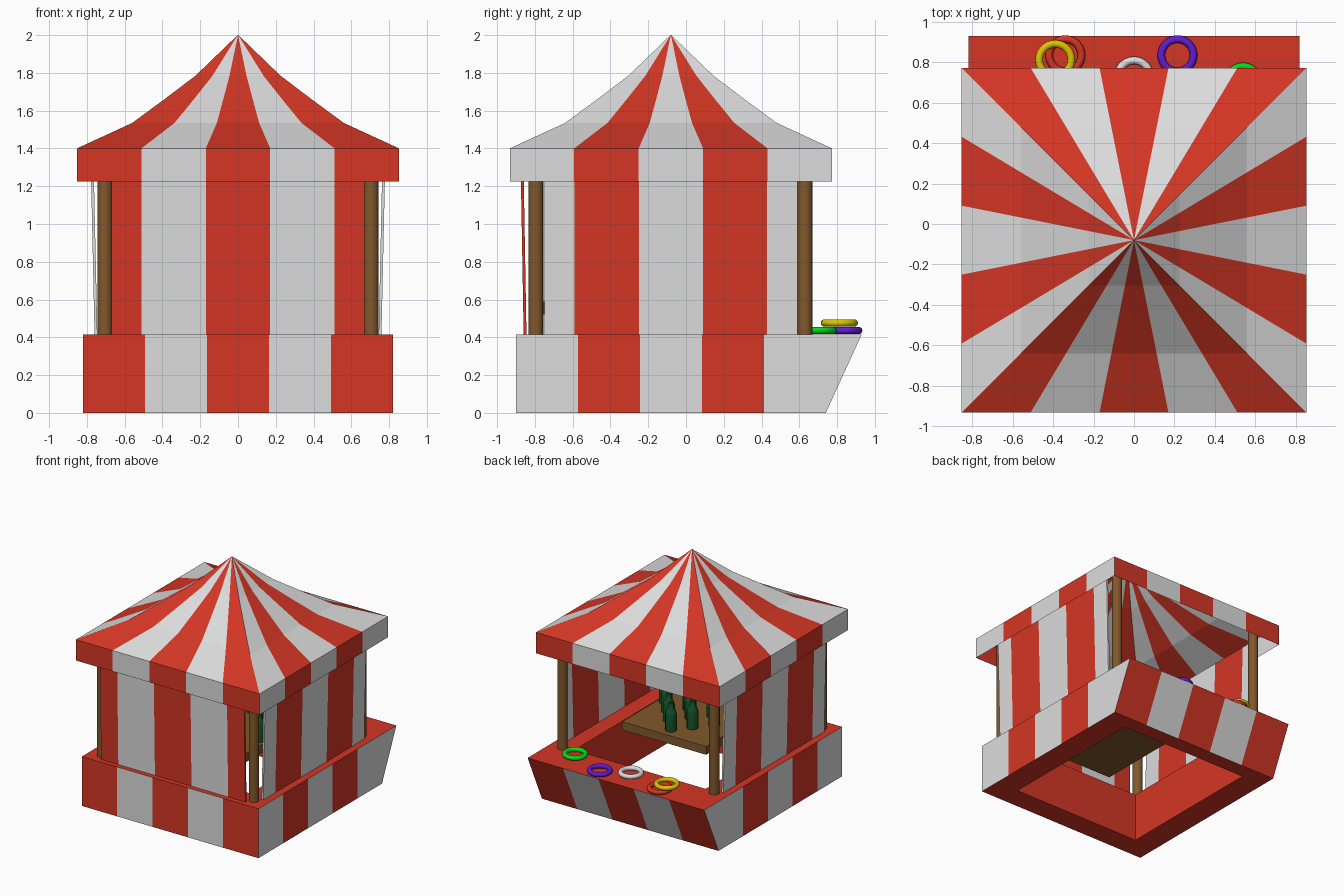
import bpy, bmesh, math
from mathutils import Vector

if "Cube" in bpy.data.objects:
    bpy.data.objects.remove(bpy.data.objects["Cube"])

CY = -0.08            # centre of the tent in y


def mat(name, rgb):
    m = bpy.data.materials.new(name)
    m.diffuse_color = (*rgb, 1)
    m.use_nodes = True
    m.node_tree.nodes["Principled BSDF"].inputs["Base Color"].default_value = m.diffuse_color
    return m


RED = mat("red", (0.66, 0.037, 0.018))
WHITE = mat("white", (0.72, 0.72, 0.72))
WOOD = mat("wood brown", (0.22, 0.1, 0.025))
GLASS = mat("bottle green", (0.006, 0.08, 0.02))
GREEN = mat("bright green", (0.0, 0.72, 0.01))
PURPLE = mat("purple", (0.12, 0.012, 0.62))
YELLOW = mat("yellow", (0.72, 0.56, 0.0))


def finish(bm, name, mats, smooth=False, weld=True):
    if weld:
        bmesh.ops.remove_doubles(bm, verts=bm.verts, dist=1e-4)
        bmesh.ops.recalc_face_normals(bm, faces=bm.faces)
    me = bpy.data.meshes.new(name)
    bm.to_mesh(me)
    bm.free()
    ob = bpy.data.objects.new(name, me)
    bpy.context.collection.objects.link(ob)
    for m in mats:
        me.materials.append(m)
    if smooth:
        bpy.ops.object.select_all(action='DESELECT')
        ob.select_set(True)
        bpy.context.view_layer.objects.active = ob
        bpy.ops.object.shade_smooth_by_angle(angle=math.radians(40))
    return ob


def face(bm, pts, mi=0):
    f = bm.faces.new([bm.verts.new(p) for p in pts])
    f.material_index = mi
    return f


def lathe(name, profile, loc, material, n=16):
    """Revolve (radius, height) points about a vertical axis."""
    bm = bmesh.new()
    rings = [[Vector(loc) + Vector((r * math.cos(math.tau * i / n),
              r * math.sin(math.tau * i / n), z)) for i in range(n)] for r, z in profile]
    for a, b in zip(rings, rings[1:]):
        for i in range(n):
            j = (i + 1) % n
            face(bm, (a[i], a[j], b[j], b[i]))
    face(bm, rings[0][::-1])
    face(bm, rings[-1])
    return finish(bm, name, [material], True)


# Outward and sideways directions of the four sides: front, right, back, left
SIDES = [(name, Vector((math.sin(a), -math.cos(a), 0)), Vector((math.cos(a), math.sin(a), 0)))
         for name, a in zip(("front", "right", "back", "left"),
                            (0, math.pi / 2, math.pi, 1.5 * math.pi))]
CENTRE = Vector((0, CY, 0))

# Striped concave roof with hanging valance
bm = bmesh.new()
roof = [(0.853, 1.225), (0.853, 1.4), (0.56, 1.535), (0.39, 1.66), (0.225, 1.785), (0.002, 2.0)]
for k, (_, n, t) in enumerate(SIDES):
    for (h0, z0), (h1, z1) in zip(roof, roof[1:]):
        for i in range(5):
            u, v = 0.4 * i - 1, 0.4 * i - 0.6
            pts = [CENTRE + n * h + t * h * s + Vector((0, 0, z))
                   for h, s, z in ((h0, u, z0), (h0, v, z0), (h1, v, z1), (h1, u, z1))]
            face(bm, pts, (i + k) % 2)
finish(bm, "striped_roof", [RED, WHITE], weld=False)

# Striped curtains on the front and both sides, leaning outward at the top
cuts = (-0.67, -0.51, -0.17, 0.17, 0.51, 0.67)
for k, (name, n, t) in enumerate(SIDES):
    if name == "back":
        continue
    d0, d1 = (0.772, 0.788) if name == "front" else (0.752, 0.772)
    bm = bmesh.new()
    for i in range(5):
        u, v = cuts[i], cuts[i + 1]
        face(bm, [CENTRE + n * d + t * s + Vector((0, 0, z)) for d, s, z in
                  ((d0, u, 0.415), (d0, v, 0.415), (d1, v, 1.32), (d1, u, 1.32))], (i + k) % 2)
    ob = finish(bm, name + "_curtain", [RED, WHITE])
    mod = ob.modifiers.new("thickness", 'SOLIDIFY')
    mod.thickness = 0.015
    mod.offset = 0

# Base: striped outside walls, slanted counter at the back, red rim and inside
H, Y0, YB, YT = 0.415, -0.9, 0.74, 0.93
bm = bmesh.new()
for i in range(5):
    a, b = -0.82 + 0.328 * i, -0.82 + 0.328 * (i + 1)
    face(bm, ((a, Y0, 0), (b, Y0, 0), (b, Y0, H), (a, Y0, H)), i % 2)
    face(bm, ((b, YB, 0), (a, YB, 0), (a, YT, H), (b, YT, H)), i % 2)
    c, d = Y0 + 0.328 * i, Y0 + 0.328 * (i + 1)
    e = YT if i == 4 else d
    for s in (-1, 1):
        pts = [(s * 0.82, c, 0), (s * 0.82, d, 0), (s * 0.82, e, H), (s * 0.82, c, H)]
        face(bm, pts[::s], 1 - i % 2)


def rect(x, y0, y1, z):
    return [(-x, y0, z), (x, y0, z), (x, y1, z), (-x, y1, z)]


loops = [rect(0.82, Y0, YB, 0), rect(0.61, -0.71, 0.61, 0),
         rect(0.61, -0.71, 0.61, H), rect(0.82, Y0, YT, H)]
for a, b in zip(loops, loops[1:]):
    for i in range(4):
        j = (i + 1) % 4
        face(bm, (a[j], a[i], b[i], b[j]))
finish(bm, "base_counter", [RED, WHITE], weld=False)

# Corner poles
for x in (-0.705, 0.705):
    for y, end in ((-0.795, "front"), (0.63, "back")):
        lathe(f"{end}_pole_{'left' if x < 0 else 'right'}",
              [(0.04, 0), (0.04, 0.99)], (x, y, 0.415), WOOD)

# Bottle shelf
bm = bmesh.new()
bmesh.ops.create_cube(bm, size=1)
for v in bm.verts:
    v.co = (v.co.x * 0.78, -0.24 + v.co.y * 1.06, 0.555 + v.co.z * 0.07)
finish(bm, "bottle_shelf", [WOOD])

# Bottles in a triangle, point towards the counter
bottle = [(0.045, 0), (0.045, 0.14), (0.038, 0.165), (0.022, 0.185), (0.02, 0.23), (0.014, 0.235)]
for row in range(4):
    for i in range(row + 1):
        lathe(f"bottle_{row}_{i}", bottle,
              (0.22 * (i - row / 2), 0.2 - 0.13 * row, 0.59), GLASS, 12)

# Throwing rings lying on the counter
for name, x, y, z, m in (("yellow", -0.39, 0.812, 0.476, YELLOW), ("red", -0.34, 0.835, 0.436, RED),
                         ("white", 0, 0.73, 0.436, WHITE), ("purple", 0.215, 0.835, 0.436, PURPLE),
                         ("green", 0.54, 0.70, 0.436, GREEN)):
    bpy.ops.mesh.primitive_torus_add(major_radius=0.08, minor_radius=0.019, major_segments=28,
                                     minor_segments=10, location=(x, y, z))
    ob = bpy.context.object
    ob.name = name + "_ring"
    ob.data.materials.append(m)
    bpy.ops.object.shade_smooth_by_angle(angle=math.radians(60))
